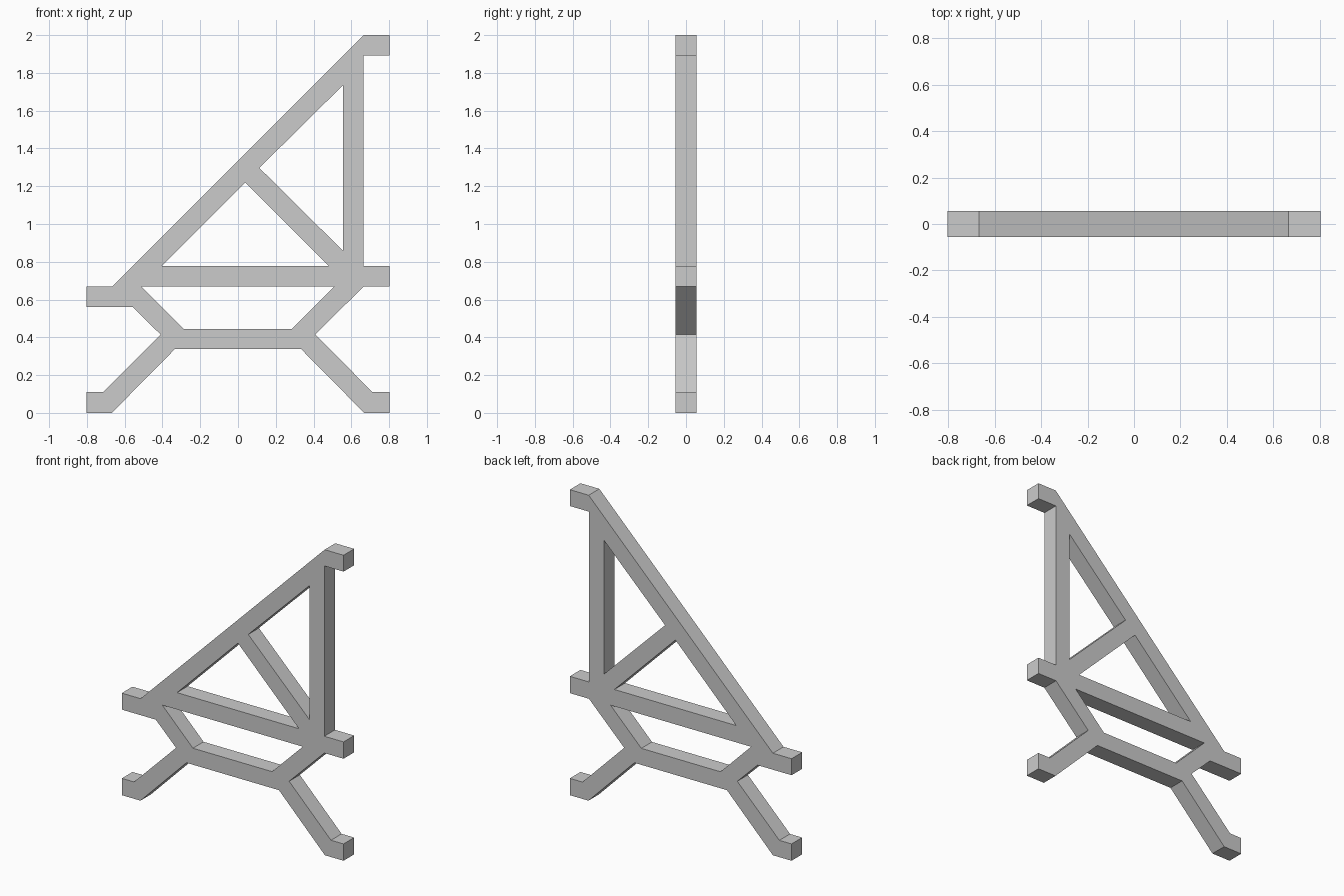
import bpy, bmesh
from mathutils import Matrix

if "Cube" in bpy.data.objects:
    bpy.data.objects.remove(bpy.data.objects["Cube"])

W, T, HALF_DEPTH = 0.803, 0.11, 0.055

# outer silhouette (x, z), counter-clockwise from the lower left foot
outline = [
    (-W, 0), (-0.668, 0), (-0.335, 0.337), (0.335, 0.337), (0.668, 0), (W, 0),
    (W, T), (0.712, T), (0.409, 0.415), (0.664, 0.668), (W, 0.668), (W, 0.778),
    (0.664, 0.778), (0.664, 1.893), (W, 1.893), (W, 2), (0.666, 2),
    (-0.668, 0.668), (-W, 0.668), (-W, 0.56), (-0.557, 0.56),
    (-0.41, 0.415), (-0.715, T), (-W, T)]

# openings between the beams
lower_opening = [(-0.51, 0.668), (0.508, 0.668), (0.285, 0.445), (-0.288, 0.445)]
left_opening = [(-0.403, 0.778), (0.48, 0.778), (0.038, 1.22)]
right_opening = [(0.556, 0.858), (0.556, 1.735), (0.113, 1.297)]


def extruded_profile(name, loops, half_depth):
    """Fill a profile with holes, extrude it along y and return a mesh object."""
    curve = bpy.data.curves.new(name + "_profile", 'CURVE')
    curve.dimensions = '2D'
    curve.fill_mode = 'BOTH'
    curve.extrude = half_depth
    for pts in loops:
        spline = curve.splines.new('POLY')
        spline.points.add(len(pts) - 1)
        for p, (x, z) in zip(spline.points, pts):
            p.co = (x, z, 0, 1)
        spline.use_cyclic_u = True
    temp = bpy.data.objects.new(name + "_profile", curve)
    bpy.context.collection.objects.link(temp)
    graph = bpy.context.evaluated_depsgraph_get()
    mesh = bpy.data.meshes.new_from_object(temp.evaluated_get(graph))
    bpy.data.objects.remove(temp)
    mesh.transform(Matrix.Rotation(1.5707963, 4, 'X'))

    # weld caps to walls and keep flat faces
    bm = bmesh.new()
    bm.from_mesh(mesh)
    bmesh.ops.remove_doubles(bm, verts=bm.verts, dist=0.0005)
    bmesh.ops.recalc_face_normals(bm, faces=bm.faces)
    for f in bm.faces:
        f.smooth = False
    bm.to_mesh(mesh)
    bm.free()
    mesh.name = name
    mesh.materials.clear()
    obj = bpy.data.objects.new(name, mesh)
    bpy.context.collection.objects.link(obj)
    return obj


# truss frame
extruded_profile("truss_frame",
                 [outline, lower_opening, left_opening, right_opening], HALF_DEPTH)
